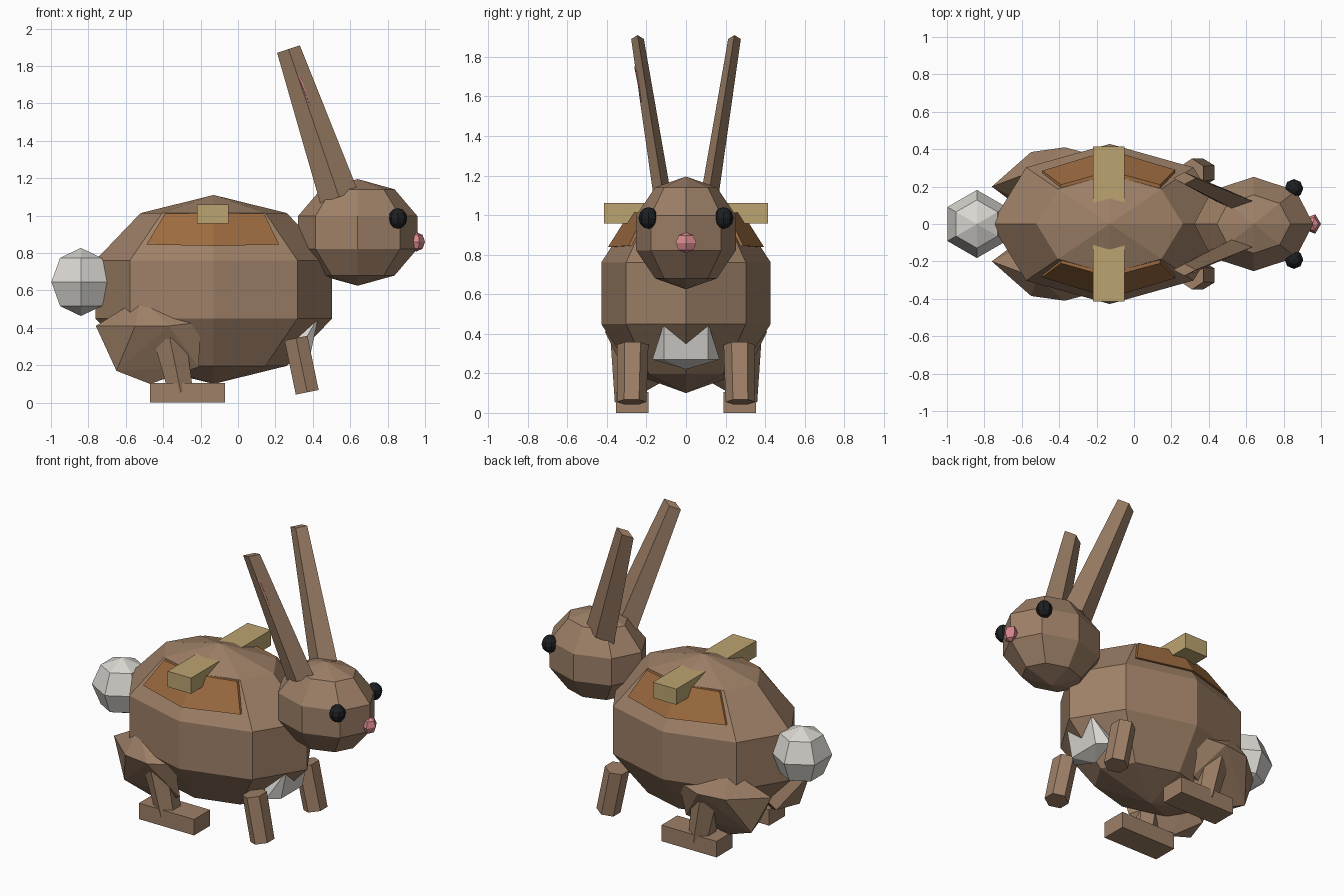
import bpy, bmesh
from math import sin, cos, pi
from mathutils import Matrix, Vector

cube = bpy.data.objects.get("Cube")
if cube:
    bpy.data.objects.remove(cube)


def material(name, *rgb):
    m = bpy.data.materials.new(name)
    m.use_nodes = True
    m.diffuse_color = (*rgb, 1)
    m.node_tree.nodes["Principled BSDF"].inputs["Base Color"].default_value = (*rgb, 1)
    return m


fur = material("brown fur", .34, .215, .135)
white = material("white fur", .7, .68, .64)
cloth = material("saddle cloth", .33, .145, .05)
wood = material("pale wood", .5, .37, .16)
black = material("black", .012, .013, .015)
pink = material("pink", .7, .25, .27)


def finish(name, bm, mat):
    bmesh.ops.recalc_face_normals(bm, faces=bm.faces)
    mesh = bpy.data.meshes.new(name)
    bm.to_mesh(mesh)
    bm.free()
    mesh.materials.append(mat)
    obj = bpy.data.objects.new(name, mesh)
    bpy.context.collection.objects.link(obj)


def loft(name, mat, sides, rings, phase=0.0, tilt=0.0):
    """Join rings of (centre, x radius, y radius) into a capped solid."""
    bm = bmesh.new()
    turn = Matrix.Rotation(tilt, 3, 'Y')
    angles = [phase + 2 * pi * i / sides for i in range(sides)]
    loops = [[bm.verts.new(Vector(c) + turn @ Vector((rx * cos(a), ry * sin(a), 0)))
              for a in angles] for c, rx, ry in rings]
    for low, high in zip(loops, loops[1:]):
        for i in range(sides):
            j = (i + 1) % sides
            bm.faces.new((low[i], low[j], high[j], high[i]))
    bm.faces.new(loops[0])
    bm.faces.new(loops[-1])
    bmesh.ops.remove_doubles(bm, verts=bm.verts, dist=0.0005)
    finish(name, bm, mat)


def ball(name, mat, centre, radii, sides, bands, phase=0.0):
    x, y, z = centre
    rings = []
    for i in range(bands + 1):
        a = pi * i / bands
        rings.append(((x, y, z - radii[2] * cos(a)), radii[0] * sin(a), radii[1] * sin(a)))
    loft(name, mat, sides, rings, phase)


def hull(name, mat, points):
    bm = bmesh.new()
    for p in points:
        bm.verts.new(p)
    out = bmesh.ops.convex_hull(bm, input=bm.verts)
    loose = {v for v in out["geom_interior"] if isinstance(v, bmesh.types.BMVert)}
    bmesh.ops.delete(bm, geom=list(loose), context='VERTS')
    bmesh.ops.dissolve_limit(bm, angle_limit=0.03, verts=bm.verts, edges=bm.edges)
    finish(name, bm, mat)


def box(name, mat, low, high):
    hull(name, mat, [(x, y, z) for x in (low[0], high[0])
                     for y in (low[1], high[1]) for z in (low[2], high[2])])


# Body, head, tail and nose
ball("body", fur, (-.13, 0, .605), (.665, .45, .505), 8, 5)
ball("head", fur, (.64, 0, .91), (.335, .265, .285), 8, 5)
ball("tail", white, (-.84, 0, .645), (.182, .182, .182), 6, 4, pi / 6)
ball("nose", pink, (.955, 0, .86), (.045, .055, .052), 5, 4)

# Chest patch
hull("chest_patch", white,
     [(x, s * y, z) for s in (-1, 1) for x, y, z in
      ((.43, .11, .46), (.39, .11, .27), (.32, .17, .27), (.3, 0, .22), (.25, .1, .42))])

# Wooden bar across the back
box("saddle_bar", wood, (-.22, -.415, .957), (-.05, .415, 1.06))

for s, side in ((-1, "right"), (1, "left")):
    ball(side + "_eye", black, (.855, s * .19, .985), (.05, .05, .055), 8, 6)
    loft(side + "_ear", fur, 4, [((.54, s * .12, 1.1), .106, .045),
                                 ((.27, s * .245, 1.89), .064, .032)], 0, -.32)

    # Saddle cloth lying on the upper flank
    outer = [(-.49, .285, .845), (-.13, .395, .838), (.22, .29, .845),
             (-.39, .21, 1.01), (-.13, .283, 1.015), (.14, .21, 1.01)]
    hull(side + "_saddle_cloth", cloth,
         [(x, s * (y - d), z) for x, y, z in outer for d in (0, .05)])

    # Haunch, hind leg and foot
    hull(side + "_haunch", fur,
         [(x, s * y, z) for x, y, z in
          ((-.76, .2, .41), (-.52, .29, .56), (-.55, .385, .41), (-.37, .41, .41),
           (-.2, .365, .43), (-.21, .3, .19), (-.65, .25, .17), (-.47, .22, .1),
           (-.45, .05, .3), (-.6, .08, .18))])
    loft(side + "_hind_leg", fur, 6, [((-.305, s * .28, .055), .075, .08),
                                      ((-.365, s * .295, .345), .1, .085)], pi / 6, -.2)
    near, far = sorted((s * .19, s * .355))
    box(side + "_foot", fur, (-.47, near, 0), (-.07, far, .105))

    # Front leg
    loft(side + "_front_leg", fur, 6, [((.37, s * .275, .055), .072, .075),
                                       ((.31, s * .27, .345), .072, .08)], pi / 6, -.2)

# Pink sliver on the right ear
hull("ear_lining", pink, [(.315, -.264, 1.76), (.337, -.256, 1.74),
                          (.395, -.226, 1.57), (.35, -.22, 1.66)])
